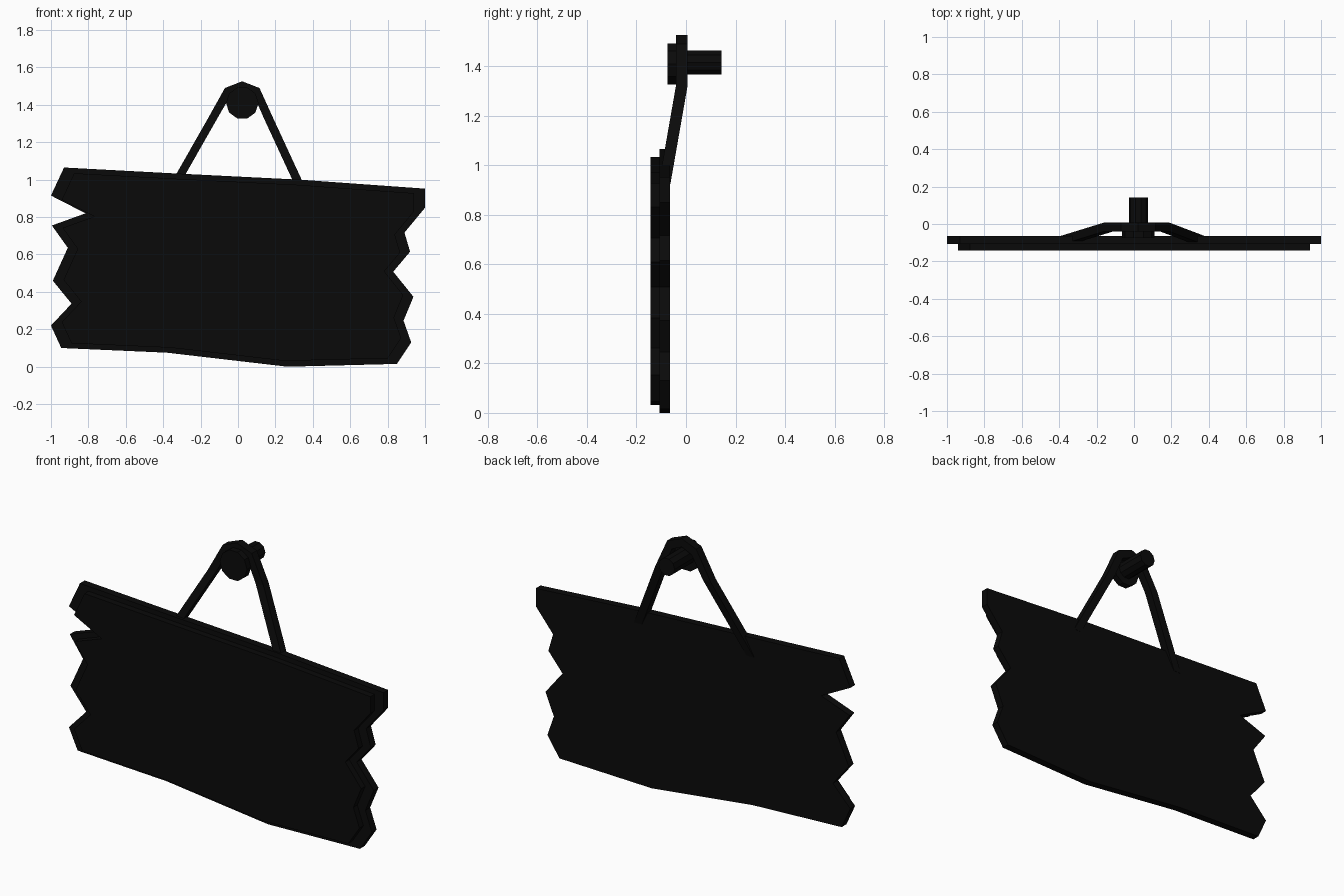
import bpy, bmesh, math

if "Cube" in bpy.data.objects:
    bpy.data.objects.remove(bpy.data.objects["Cube"])

black = bpy.data.materials.new("black")
black.diffuse_color = (0.003, 0.003, 0.003, 1)
black.use_nodes = True
black.node_tree.nodes["Principled BSDF"].inputs["Base Color"].default_value = black.diffuse_color


def finish(name, bm):
    bmesh.ops.recalc_face_normals(bm, faces=bm.faces)
    me = bpy.data.meshes.new(name)
    bm.to_mesh(me)
    bm.free()
    me.materials.append(black)
    ob = bpy.data.objects.new(name, me)
    bpy.context.collection.objects.link(ob)
    return ob


def plank(name, outline, y0, y1, scale=1.0, zc=0.533):
    """Extrude an x/z outline from y0 to y1, scaled about (0, zc)."""
    bm = bmesh.new()
    face = bm.faces.new([bm.verts.new((x * scale, y0, zc + (z - zc) * scale)) for x, z in outline])
    new = bmesh.ops.extrude_face_region(bm, geom=[face])["geom"]
    bmesh.ops.translate(bm, vec=(0, y1 - y0, 0),
                        verts=[v for v in new if isinstance(v, bmesh.types.BMVert)])
    return finish(name, bm)


def rod(name, x, z, radius, y0, y1, sides=10):
    pts = [(x + radius * math.cos(2 * math.pi * i / sides),
            z + radius * math.sin(2 * math.pi * i / sides)) for i in range(sides)]
    return plank(name, pts, y0, y1)


# Board with broken, splintered ends
outline = [(-0.93, 1.065), (-0.33, 1.033), (0.33, 1.0), (1.0, 0.952), (1.0, 0.85),
           (0.89, 0.717), (0.92, 0.615), (0.83, 0.508), (0.938, 0.374), (0.885, 0.246),
           (0.926, 0.13), (0.85, 0.015), (0.265, 0.0), (-0.38, 0.075), (-0.945, 0.1),
           (-1.0, 0.22), (-0.89, 0.337), (-0.99, 0.46), (-0.91, 0.636), (-0.995, 0.755),
           (-0.815, 0.82), (-1.0, 0.915)]
plank("back_board", outline, -0.107, -0.064)
plank("front_board", outline, -0.143, -0.107, 0.942)

# Hanging strap: outer x/z, inner x/z, y of its front and back
sections = [(-0.39, 0.925, -0.34, 0.925, -0.11, -0.063),
            (-0.162, 1.325, -0.112, 1.325, -0.04, 0.007),
            (-0.07, 1.49, -0.04, 1.45, -0.04, 0.007),
            (0.022, 1.526, 0.022, 1.478, -0.04, 0.007),
            (0.115, 1.49, 0.085, 1.45, -0.04, 0.007),
            (0.19, 1.325, 0.14, 1.325, -0.04, 0.007),
            (0.375, 0.925, 0.325, 0.925, -0.11, -0.063)]
bm = bmesh.new()
rings = [[bm.verts.new(p) for p in ((xo, yf, zo), (xo, yb, zo), (xi, yb, zi), (xi, yf, zi))]
         for xo, zo, xi, zi, yf, yb in sections]
for a, b in zip(rings, rings[1:]):
    for i in range(4):
        j = (i + 1) % 4
        bm.faces.new((a[i], a[j], b[j], b[i]))
bm.faces.new(rings[0])
bm.faces.new(rings[-1])
finish("hanging_strap", bm)

# Nail
rod("nail_head", 0.023, 1.41, 0.087, -0.075, -0.037)
rod("nail_shaft", 0.023, 1.415, 0.051, -0.037, 0.143)
